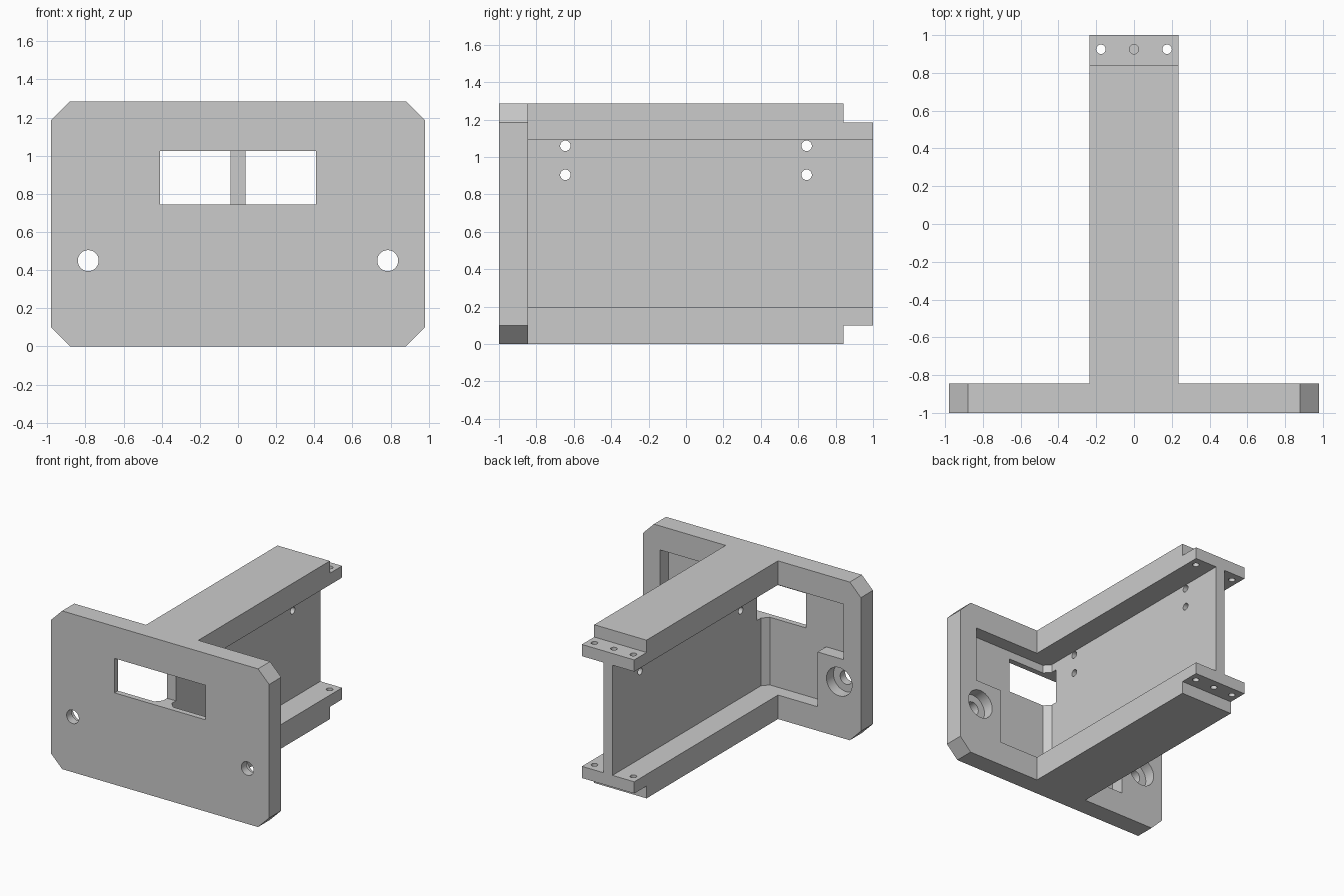
import bpy, bmesh, math

cube = bpy.data.objects.get("Cube")
if cube:
    bpy.data.objects.remove(cube, do_unlink=True)

# Main dimensions
HALF_W, HEIGHT, CHAMFER = 0.98, 1.285, 0.1
FRONT, PLATE_BACK, POCKET_FLOOR = -1.0, -0.845, -0.955
FLANGE_W, FLANGE_T, WEB = 0.235, 0.195, 0.04
LOW, HIGH = FLANGE_T, HEIGHT - FLANGE_T
END, LIP_START, LIP = 1.0, 0.842, 0.1


def prism(name, points, axis, start, end):
    """Extrude a 2D outline along an axis."""
    place = {"x": lambda u, v: (start, u, v),
             "y": lambda u, v: (u, start, v),
             "z": lambda u, v: (u, v, start)}[axis]
    bm = bmesh.new()
    face = bm.faces.new([bm.verts.new(place(u, v)) for u, v in points])
    moved = bmesh.ops.extrude_face_region(bm, geom=[face])["geom"]
    for v in moved:
        if isinstance(v, bmesh.types.BMVert):
            v.co["xyz".index(axis)] = end
    bmesh.ops.recalc_face_normals(bm, faces=bm.faces)
    mesh = bpy.data.meshes.new(name)
    bm.to_mesh(mesh)
    bm.free()
    obj = bpy.data.objects.new(name, mesh)
    bpy.context.collection.objects.link(obj)
    return obj


def rect(u0, u1, v0, v1):
    return [(u0, v0), (u1, v0), (u1, v1), (u0, v1)]


def disc(u, v, r, n=32):
    return [(u + r * math.cos(math.tau * i / n),
             v + r * math.sin(math.tau * i / n)) for i in range(n)]


def combine(body, tool, operation):
    """Apply a boolean and discard the tool."""
    bpy.context.view_layer.objects.active = body
    mod = body.modifiers.new("shape", "BOOLEAN")
    mod.operation, mod.solver, mod.object = operation, "EXACT", tool
    bpy.ops.object.modifier_apply(modifier=mod.name)
    bpy.data.objects.remove(tool, do_unlink=True)


def add(*shape):
    combine(bracket, prism("addition", *shape), "UNION")


def cut(*shape):
    combine(bracket, prism("cutter", *shape), "DIFFERENCE")


# Front plate with clipped corners
w, c, h = HALF_W, CHAMFER, HEIGHT
outline = [(-w + c, 0), (w - c, 0), (w, c), (w, h - c),
           (w - c, h), (-w + c, h), (-w, h - c), (-w, c)]
bracket = prism("i_beam_bracket", outline, "y", FRONT, PLATE_BACK)

# I-beam: one section, with a shorter end section leaving the lips
def beam_section(bottom, top):
    half = [(FLANGE_W, bottom), (FLANGE_W, LOW), (WEB, LOW),
            (WEB, HIGH), (FLANGE_W, HIGH), (FLANGE_W, top)]
    return half + [(-x, z) for x, z in reversed(half)]

add(beam_section(0, HEIGHT), "y", -0.9, END)
for z0, z1 in ((-0.1, LIP), (HEIGHT - LIP, HEIGHT + 0.1)):
    cut(rect(-0.5, 0.5, z0, z1), "y", LIP_START, END + 0.1)

# Stepped pockets behind the plate
for s in (-1, 1):
    steps = [(WEB, LOW), (0.59, LOW), (0.59, 0.64),
             (0.825, 0.64), (0.825, HIGH), (WEB, HIGH)]
    cut([(s * x, z) for x, z in steps], "y", POCKET_FLOOR, PLATE_BACK + 0.02)

# Angled gusset where the web meets the plate
add([(-0.085, -0.98), (0.085, -0.98), (0.085, POCKET_FLOOR), (WEB, -0.905),
     (-WEB, -0.905), (-0.085, POCKET_FLOOR)], "z", LOW - 0.02, HIGH + 0.02)

# Window through the plate, stopping at the web
cut(rect(-0.41, 0.41, 0.745, 1.025), "y", FRONT - 0.1, PLATE_BACK - 0.01)

# Counterbored mounting holes
for x in (-0.785, 0.785):
    cut(disc(x, 0.45, 0.055), "y", FRONT - 0.1, PLATE_BACK + 0.1)
    cut(disc(x, 0.45, 0.115), "y", -0.935, PLATE_BACK + 0.1)

# Cross holes through the web
for y in (-0.645, 0.645):
    for z in (0.905, 1.06):
        cut(disc(y, z, 0.028, 24), "x", -0.2, 0.2)

# Screw holes in the end lips
for x in (-0.175, 0, 0.175):
    cut(disc(x, 0.925, 0.025, 24), "z", HIGH - 0.03, HEIGHT)
    cut(disc(x, 0.925, 0.025, 24), "z", 0, LOW + 0.03)

# Single grey material
grey = bpy.data.materials.new("light_grey")
grey.use_nodes = True
colour = (0.6, 0.6, 0.6, 1)
grey.diffuse_color = colour
grey.node_tree.nodes["Principled BSDF"].inputs["Base Color"].default_value = colour
bracket.data.materials.clear()
bracket.data.materials.append(grey)
for face in bracket.data.polygons:
    face.material_index = 0

# Smooth hole walls, crisp edges elsewhere
bpy.ops.object.select_all(action="DESELECT")
bracket.select_set(True)
bpy.context.view_layer.objects.active = bracket
bpy.ops.object.shade_smooth_by_angle(angle=math.radians(30))
